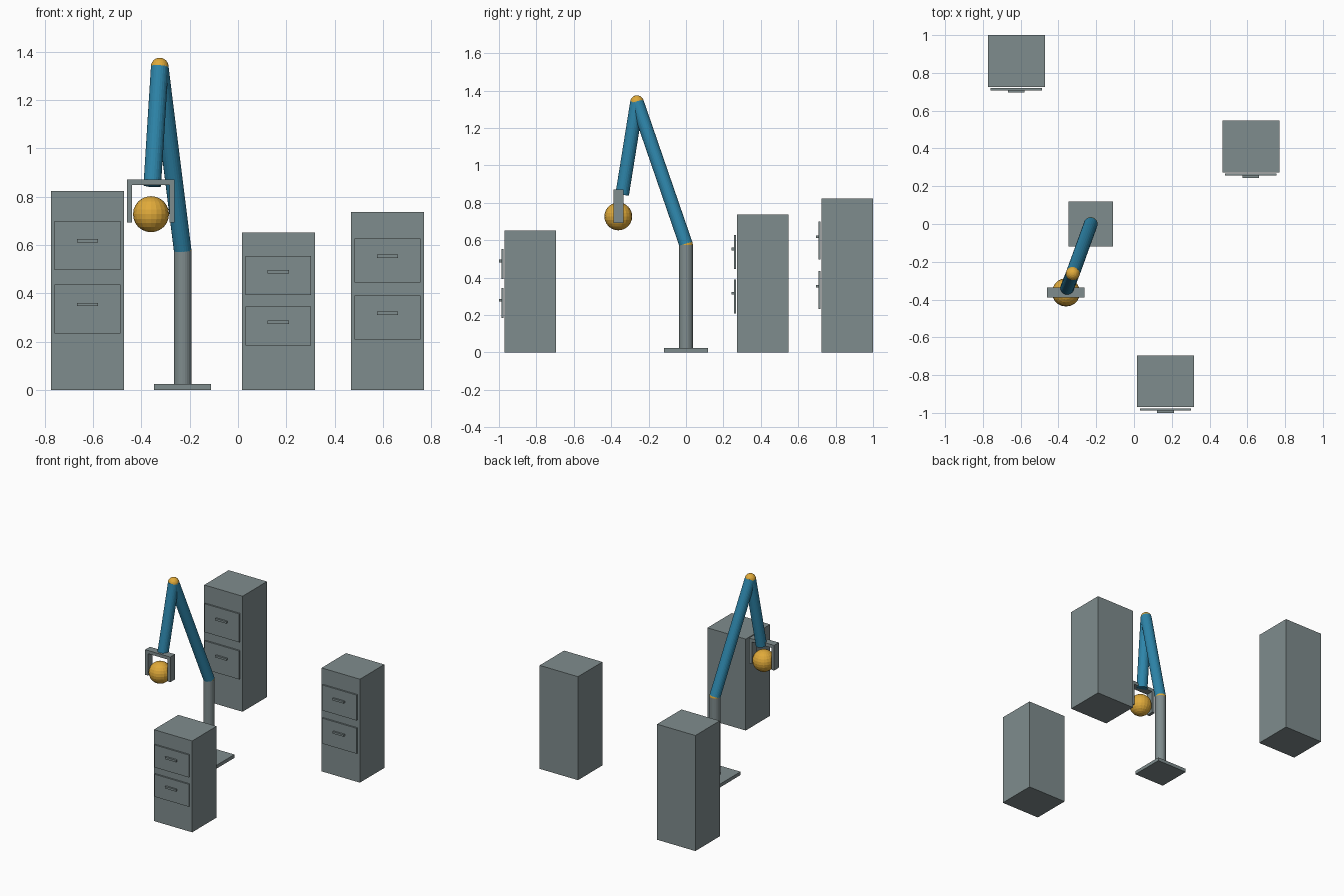
import bpy
from mathutils import Vector

if "Cube" in bpy.data.objects:
    bpy.data.objects.remove(bpy.data.objects["Cube"])


def material(name, rgb):
    """Flat colour given as 0-255 sRGB, stored as linear."""
    m = bpy.data.materials.new(name)
    lin = [((c / 255 + 0.055) / 1.055) ** 2.4 for c in rgb]
    m.diffuse_color = (*lin, 1.0)
    m.use_nodes = True
    m.node_tree.nodes["Principled BSDF"].inputs["Base Color"].default_value = m.diffuse_color
    return m


GREY = material("steel_grey", (127, 140, 141))
BLUE = material("arm_blue", (46, 134, 171))
GOLD = material("joint_gold", (224, 170, 58))


def finish(name, mat):
    ob = bpy.context.object
    ob.name = name
    ob.data.materials.append(mat)
    return ob


def box(name, x, y, z, mat=GREY):
    """Box from (min, max) pairs."""
    lo, hi = Vector((x[0], y[0], z[0])), Vector((x[1], y[1], z[1]))
    bpy.ops.mesh.primitive_cube_add(size=1, location=(lo + hi) / 2)
    bpy.context.object.scale = hi - lo
    return finish(name, mat)


def rod(name, a, b, r, mat):
    """Cylinder between two points."""
    a, b = Vector(a), Vector(b)
    bpy.ops.mesh.primitive_cylinder_add(vertices=24, radius=r, depth=(b - a).length,
                                        location=(a + b) / 2)
    bpy.context.object.rotation_euler = (b - a).to_track_quat('Z', 'Y').to_euler()
    return finish(name, mat)


def ball(name, c, r, segments=20, rings=12):
    bpy.ops.mesh.primitive_uv_sphere_add(segments=segments, ring_count=rings,
                                         radius=r, location=c)
    return finish(name, GOLD)


# Cabinets: body, two floating drawer fronts, two handles
def cabinet(tag, cx, front, h):
    box(tag + "_body", (cx - 0.151, cx + 0.151), (front, front + 0.275), (0, h))
    for level, f in (("lower", 0.406), ("upper", 0.727)):
        zc = h * f
        zh = zc + 0.0235 * h
        box(f"{tag}_{level}_drawer", (cx - 0.136, cx + 0.136),
            (front - 0.017, front - 0.006), (zc - 0.123 * h, zc + 0.123 * h))
        box(f"{tag}_{level}_handle", (cx - 0.044, cx + 0.044),
            (front - 0.030, front - 0.015), (zh - 0.007, zh + 0.007))


cabinet("tall_cabinet", -0.623, 0.725, 0.823)
cabinet("short_cabinet", 0.167, -0.970, 0.651)
cabinet("medium_cabinet", 0.619, 0.2725, 0.737)

# Robot base and column
shoulder = (-0.229, 0.0, 0.577)
elbow = (-0.324, -0.262, 1.338)
wrist = (-0.355, -0.341, 0.845)
box("base_plate", (-0.347, -0.111), (-0.118, 0.118), (0, 0.024))
rod("column", (-0.229, 0, 0.02), (-0.229, 0, 0.575), 0.0365, GREY)

# Arm links and joints
rod("upper_arm", shoulder, elbow, 0.0365, BLUE)
rod("forearm", elbow, wrist, 0.0365, BLUE)
ball("shoulder_joint", shoulder, 0.0365, 24, 12)
ball("elbow_joint", elbow, 0.0365, 24, 12)

# Gripper holding a ball
gx, gy = -0.361, (-0.388, -0.335)
box("gripper_bar", (gx - 0.099, gx + 0.099), gy, (0.848, 0.871))
for side, s in (("left", -1), ("right", 1)):
    c = gx + s * 0.088
    box(side + "_finger", (c - 0.011, c + 0.011), gy, (0.692, 0.848))
ball("held_ball", (-0.360, -0.362, 0.727), 0.0745)
